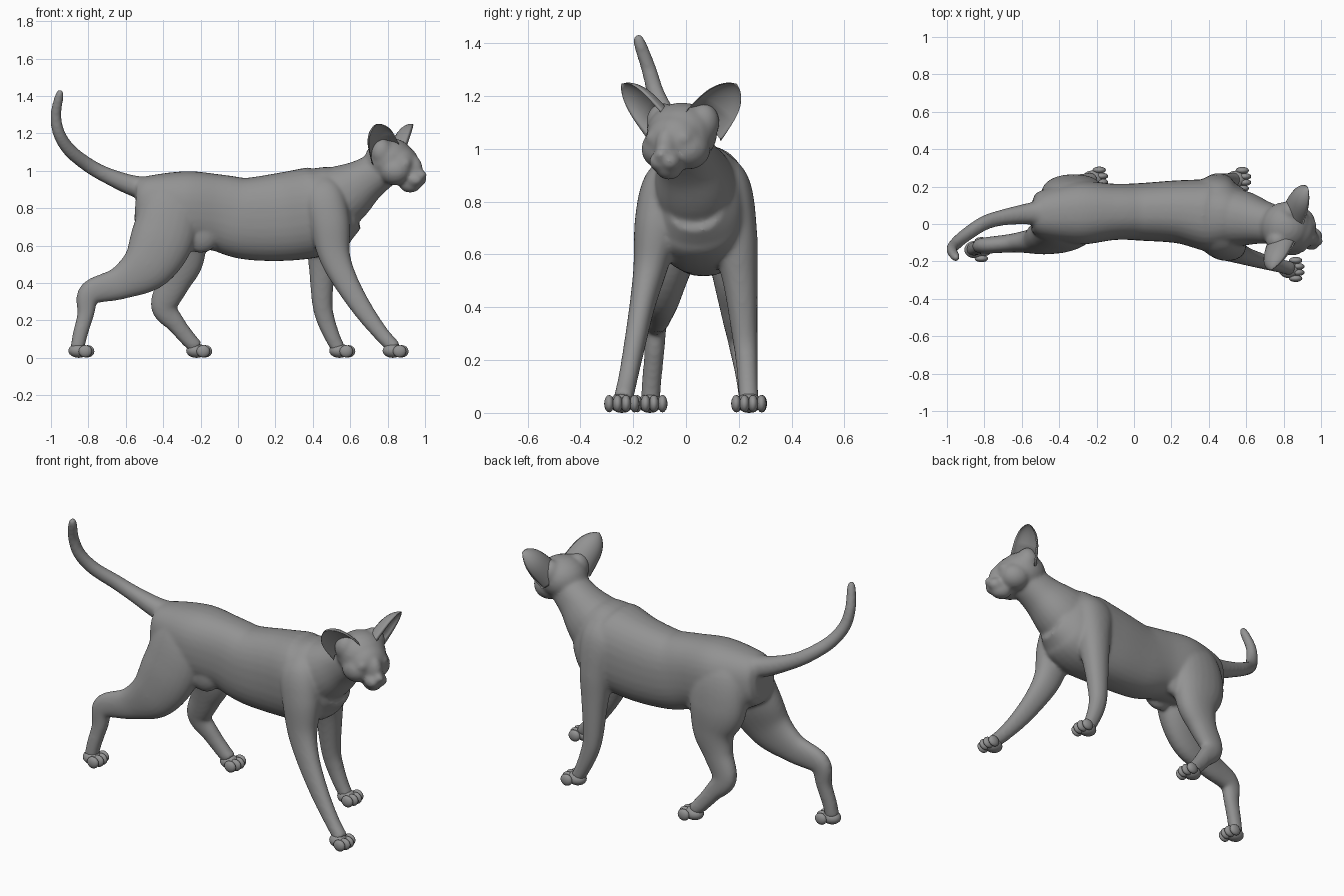
import bpy, bmesh
from math import sin, cos, pi, radians, copysign
from mathutils import Vector, Matrix

HEAD = Matrix.Translation((0.82, -0.02, 1.05)) @ Matrix.Rotation(radians(-24), 4, 'Z')
GREY = bpy.data.materials.new("dark_grey")
GREY.diffuse_color = (0.29, 0.29, 0.29, 1)


def finish(bm, name):
    bmesh.ops.recalc_face_normals(bm, faces=bm.faces)
    for f in bm.faces:
        f.smooth = True
    me = bpy.data.meshes.new(name)
    bm.to_mesh(me)
    bm.free()
    me.materials.append(GREY)
    ob = bpy.data.objects.new(name, me)
    bpy.context.collection.objects.link(ob)
    return ob


def skin(bm, rings):
    vs = [[bm.verts.new(p) for p in r] for r in rings]
    n = len(vs[0])
    for r, s in zip(vs, vs[1:]):
        for i in range(n):
            j = (i + 1) % n
            bm.faces.new((r[i], r[j], s[j], s[i]))
    bm.faces.new(vs[0][::-1])
    bm.faces.new(vs[-1])


def spline(pts, steps=6):
    p = [pts[0]] + list(pts) + [pts[-1]]
    out = []
    for a, b, c, d in zip(p, p[1:], p[2:], p[3:]):
        for k in range(steps):
            t = k / steps
            out.append([0.5 * (2*B + (C-A)*t + (2*A-5*B+4*C-D)*t*t + (3*B-A-3*C+D)*t**3)
                        for A, B, C, D in zip(a, b, c, d)])
    return out + [list(pts[-1])]


# Limb or torso: each point is x, y, z, half-depth in the side plane, half-width in y
def loft(bm, pts, n=24, power=0.92):
    path = spline(pts)
    co = [Vector(p[:3]) for p in path]
    rings = []
    for i, p in enumerate(path):
        t = (co[min(i+1, len(co)-1)] - co[max(i-1, 0)]).normalized()
        s = Vector((0, 1, 0))
        s = (s - t * s.dot(t)).normalized()
        u = t.cross(s)
        ring = []
        for k in range(n):
            c, d = cos(2*pi*k/n), sin(2*pi*k/n)
            ring.append(co[i] + u * p[3] * copysign(abs(c)**power, c)
                        + s * p[4] * copysign(abs(d)**power, d))
        rings.append(ring)
    skin(bm, rings)


def ball(bm, loc, rad, base=Matrix(), seg=24):
    m = base @ Matrix.Translation(loc) @ Matrix.Diagonal((*rad, 1))
    bmesh.ops.create_uvsphere(bm, u_segments=seg, v_segments=seg // 2, radius=1, matrix=m)


bm = bmesh.new()
# Torso
loft(bm, [(-.545, .05, .835, .11, .08), (-.5, .05, .83, .145, .125), (-.3, .06, .80, .2, .17),
          (-.1, .065, .775, .205, .15), (.05, .065, .745, .22, .155), (.25, .065, .755, .237, .17),
          (.43, .045, .785, .24, .195), (.53, .04, .825, .21, .17), (.6, .035, .85, .17, .12)],
     n=32, power=0.85)
# Neck
loft(bm, [(.40, .045, .78, .2, .17), (.57, .03, .875, .165, .15), (.69, .008, .955, .118, .115),
          (.8, -.015, 1.03, .1, .1)])
# Tail
loft(bm, [(-.44, .06, .90, .07, .08), (-.56, .055, .92, .056, .058), (-.7, .035, .975, .043, .043),
          (-.8, .005, 1.03, .039, .039), (-.9, -.06, 1.11, .036, .036),
          (-.957, -.11, 1.2, .033, .033), (-.974, -.14, 1.3, .029, .029),
          (-.955, -.175, 1.4, .024, .024), (-.948, -.183, 1.434, .012, .012)])
# Front legs: near one reaching forward, far one upright
loft(bm, [(.43, -.03, .97, .05, .03), (.455, -.075, .87, .11, .085), (.49, -.105, .72, .11, .09),
          (.515, -.135, .55, .085, .065), (.575, -.165, .41, .067, .049),
          (.67, -.195, .255, .053, .041), (.765, -.22, .13, .042, .037), (.84, -.238, .05, .038, .038)])
loft(bm, [(.41, .11, .98, .05, .03), (.43, .15, .87, .12, .09), (.45, .18, .68, .097, .09),
          (.45, .205, .5, .073, .066), (.45, .222, .3, .055, .049), (.47, .23, .2, .049, .042),
          (.51, .235, .1, .041, .038), (.54, .238, .045, .037, .037)])
# Hind legs: near one stretched back, far one stepping forward
loft(bm, [(-.31, .03, .95, .06, .03), (-.35, -.015, .84, .15, .085), (-.40, -.05, .65, .17, .1),
          (-.485, -.085, .495, .142, .078), (-.63, -.1, .4, .09, .052), (-.79, -.115, .345, .066, .044),
          (-.815, -.12, .23, .045, .038), (-.845, -.13, .12, .04, .037),
          (-.86, -.135, .045, .037, .037)])
loft(bm, [(-.29, .1, .95, .06, .03), (-.32, .14, .84, .15, .09), (-.325, .165, .67, .17, .1),
          (-.31, .18, .52, .128, .08), (-.345, .19, .4, .088, .062), (-.395, .205, .275, .072, .047),
          (-.33, .22, .18, .05, .04), (-.265, .232, .1, .043, .038), (-.22, .238, .055, .038, .038)])
# Flank fold in front of the hind thighs
for s in (-1, 1):
    ball(bm, (-.2, .06 + s*.085, .66), (.1, .055, .1))
# Skull, muzzle, nose, chin and bridge
ball(bm, (-.01, 0, .008), (.135, .135, .118), HEAD)
ball(bm, (.06, 0, -.02), (.093, .112, .105), HEAD)
ball(bm, (.115, 0, -.045), (.066, .048, .085), HEAD)
ball(bm, (.18, 0, -.072), (.026, .026, .024), HEAD)
ball(bm, (.11, 0, -.122), (.062, .05, .046), HEAD)
for s in (-1, 1):
    ball(bm, (.145, s*.024, -.098), (.048, .038, .038), HEAD)     # whisker pad
    ball(bm, (.045, s*.055, -.05), (.088, .08, .078), HEAD)       # cheek
    ball(bm, (.108, s*.06, -.012), (.034, .036, .032), HEAD)      # closed eye
    ball(bm, (-.02, s*.085, .05), (.062, .062, .075), HEAD)       # ear root
body = finish(bm, "cat_body")
rm = body.modifiers.new("blend", 'REMESH')
rm.mode = 'VOXEL'
rm.voxel_size = 0.009
rm.use_smooth_shade = True
sm = body.modifiers.new("soften", 'SMOOTH')
sm.factor = 0.5
sm.iterations = 14

# Ears: scooped cones opening forward and outward
for s, name in ((-1, "ear_near"), (1, "ear_far")):
    axis = Vector((0, s*.655, .756))
    out = Vector((0, s*.756, -.655))
    face = Vector((.8, 0, 0)) + out*.6
    wide = Vector((.6, 0, 0)) - out*.8
    base = Vector((0, s*.085, .035))
    rings = []
    for i in range(21):
        t = i / 20
        w = .088 * (1 - .2*t) * (1 - t**4.5)**.8 + .003
        scoop = .85 - .55*min(1, t*3)
        ring = []
        for depth, angs in ((.85, range(-90, 91, 15)), (.85 - .28*min(1, t*2.5), range(75, -90, -15))):
            for a in angs:
                a = radians(a)
                ring.append(HEAD @ (base + axis*.222*t + wide*w*sin(a)
                                    + face*(.02 - w*depth*cos(a))))
        rings.append(ring)
    bm = bmesh.new()
    skin(bm, rings)
    finish(bm, name)

# Paws: pad with four toes
for name, x, y in (("front_paw_near", .84, -.243), ("front_paw_far", .555, .238),
                   ("hind_paw_near", -.84, -.137), ("hind_paw_far", -.21, .24)):
    bm = bmesh.new()
    ball(bm, (x - .012, y, .038), (.055, .046, .038))
    for k, fwd in ((-1.5, .024), (-.5, .036), (.5, .036), (1.5, .024)):
        ball(bm, (x + fwd, y + k*.032, .035), (.036, .019, .033), seg=16)
    finish(bm, name)
